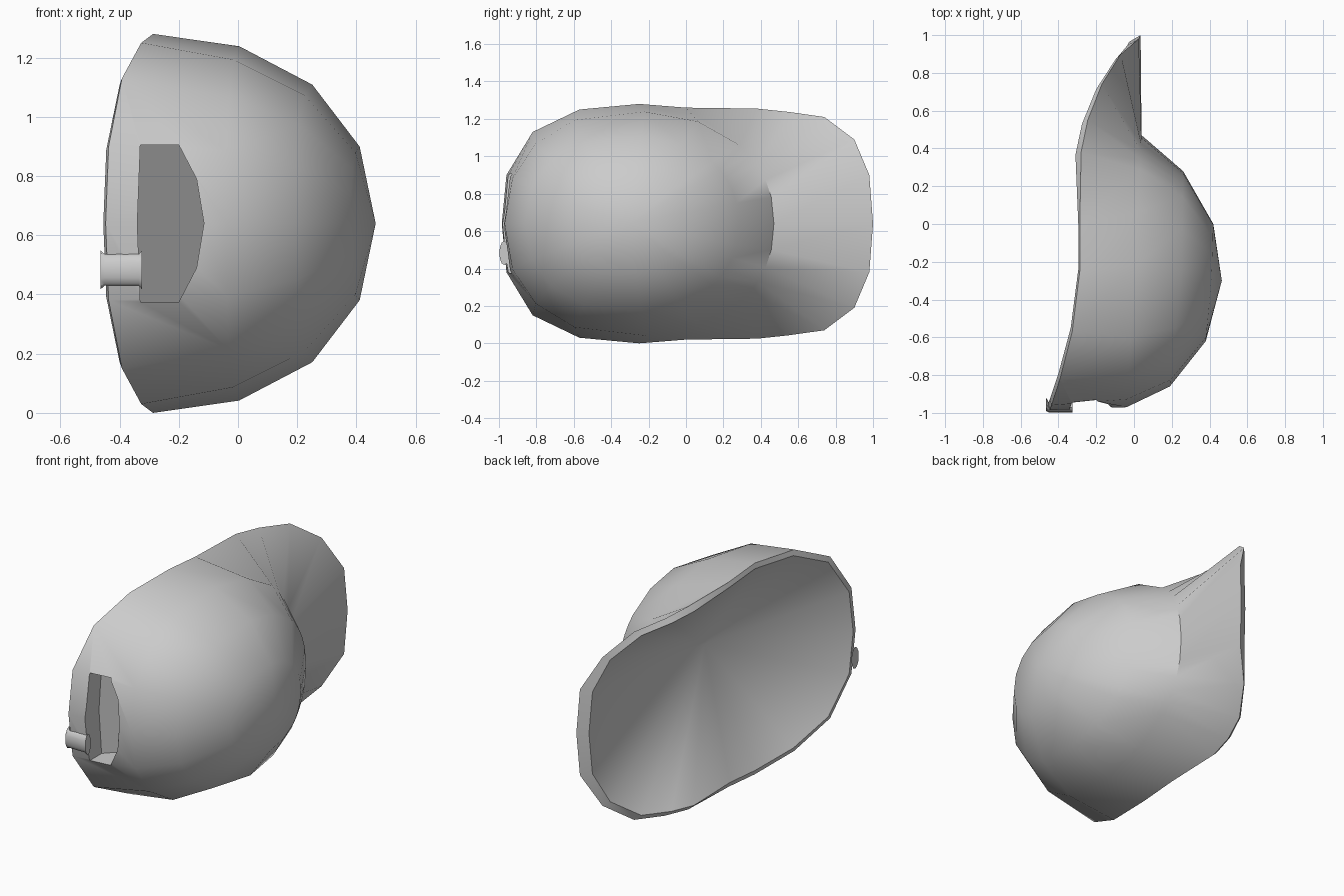
import bpy, bmesh, math
from mathutils import Vector

if "Cube" in bpy.data.objects:
    bpy.data.objects.remove(bpy.data.objects["Cube"])

MID = 0.64  # height of the mirror plane
grey = bpy.data.materials.new("light_grey")
grey.use_nodes = True
grey.diffuse_color = (0.6, 0.6, 0.6, 1)
grey.node_tree.nodes["Principled BSDF"].inputs["Base Color"].default_value = (0.6, 0.6, 0.6, 1)


def finish(bm, name):
    bmesh.ops.recalc_face_normals(bm, faces=bm.faces)
    mesh = bpy.data.meshes.new(name)
    bm.to_mesh(mesh)
    bm.free()
    mesh.materials.append(grey)
    ob = bpy.data.objects.new(name, mesh)
    bpy.context.collection.objects.link(ob)
    return ob


def smooth(ob, angle):
    bpy.ops.object.select_all(action='DESELECT')
    ob.select_set(True)
    bpy.context.view_layer.objects.active = ob
    bpy.ops.object.shade_smooth_by_angle(angle=math.radians(angle))


def bridge(bm, a, b):
    n = len(a)
    for i in range(n):
        j = (i + 1) % n
        bm.faces.new((a[i], a[j], b[j], b[i]))


# Half outline of the opening, from the back to the brim tip: x, y, half width
half = [(-.455, -.985, 0), (-.445, -.96, .26), (-.4, -.82, .49), (-.335, -.57, .61),
        (-.295, -.25, .64), (-.295, 0, .62), (-.31, .38, .615), (-.275, .55, .597),
        (-.2, .74, .57), (-.1, .9, .45), (-.035, .98, .26), (-.025, 1, 0)]
rim = [Vector(p) for p in half] + [Vector((x, y, -h)) for x, y, h in half[-2:0:-1]]


def crown_point(p, side_x, front_x, back_x, front, back, width):
    """Point of a tilted oval crown ring in the direction of a rim point."""
    turn = math.atan2(p.z, p.y + .3)
    c, s = math.cos(turn), math.sin(turn)
    c = math.copysign(abs(c) ** .9, c)
    s = math.copysign(abs(s) ** .9, s)
    end_x, length = (front_x, front) if c > 0 else (back_x, back)
    return Vector((side_x + (end_x - side_x) * abs(c), -.3 + length * c, width * s))


# Cap shell: rim edge, brim, crown and the hollow inside
inner = [Vector((p.x, p.y * .965, p.z * .955)) for p in rim]
outer = [p + Vector((.06 if p.y > .95 else .03 if p.y > .3 else .008, 0, 0)) for p in rim]
rings = [inner, outer]
for oval in ((0, .04, -.04, .77, .67, .6),
             (.25, .26, .19, .58, .56, .47),
             (.41, .42, .38, .3, .32, .26)):
    rings.append([crown_point(p, *oval) for p in rim])

bm = bmesh.new()
loops = [[bm.verts.new(p + Vector((0, 0, MID))) for p in ring] for ring in rings]
for a, b in zip(loops, loops[1:]):
    bridge(bm, a, b)
for loop, tip in ((loops[-1], (.465, -.3, MID)), (loops[0], (.12, -.35, MID))):
    pole = bm.verts.new(tip)
    for i in range(len(loop)):
        bm.faces.new((loop[i], loop[(i + 1) % len(loop)], pole))
cap = finish(bm, "cap_shell")

# Recess at the back, cut with a pointed prism whose floor follows the hollow
shape = [(-.33, .265), (-.2, .265), (-.14, .15), (-.115, 0),
         (-.14, -.15), (-.2, -.265), (-.33, -.265), (-.34, 0)]
bm = bmesh.new()
mouth = [bm.verts.new((x, -1.2, MID + z)) for x, z in shape]
floor = [bm.verts.new((x, -.835 + 1.04 * (x + .33), MID + z)) for x, z in shape]
bridge(bm, mouth, floor)
for end in (mouth, floor):
    bm.faces.new(end)
cutter = finish(bm, "recess_cutter")
cutter.hide_render = True
cut = cap.modifiers.new("recess", 'BOOLEAN')
cut.operation = 'DIFFERENCE'
cut.solver = 'EXACT'
cut.object = cutter
bpy.context.view_layer.objects.active = cap
bpy.ops.object.modifier_apply(modifier="recess")
bpy.data.objects.remove(cutter)
smooth(cap, 42)

# Strap clip: a flat tube along x with flared ends
bm = bmesh.new()
tube = []
for x, y, depth, r in ((-.465, -.955, .035, .066), (-.45, -.972, .026, .053),
                       (-.335, -.972, .026, .053), (-.325, -.972, .026, .064)):
    tube.append([bm.verts.new((x, y + depth * math.cos(t * math.tau / 12),
                               .483 + r * math.sin(t * math.tau / 12))) for t in range(12)])
for a, b in zip(tube, tube[1:]):
    bridge(bm, a, b)
for end in (tube[0], tube[-1]):
    bm.faces.new(end)
smooth(finish(bm, "strap_clip"), 40)
